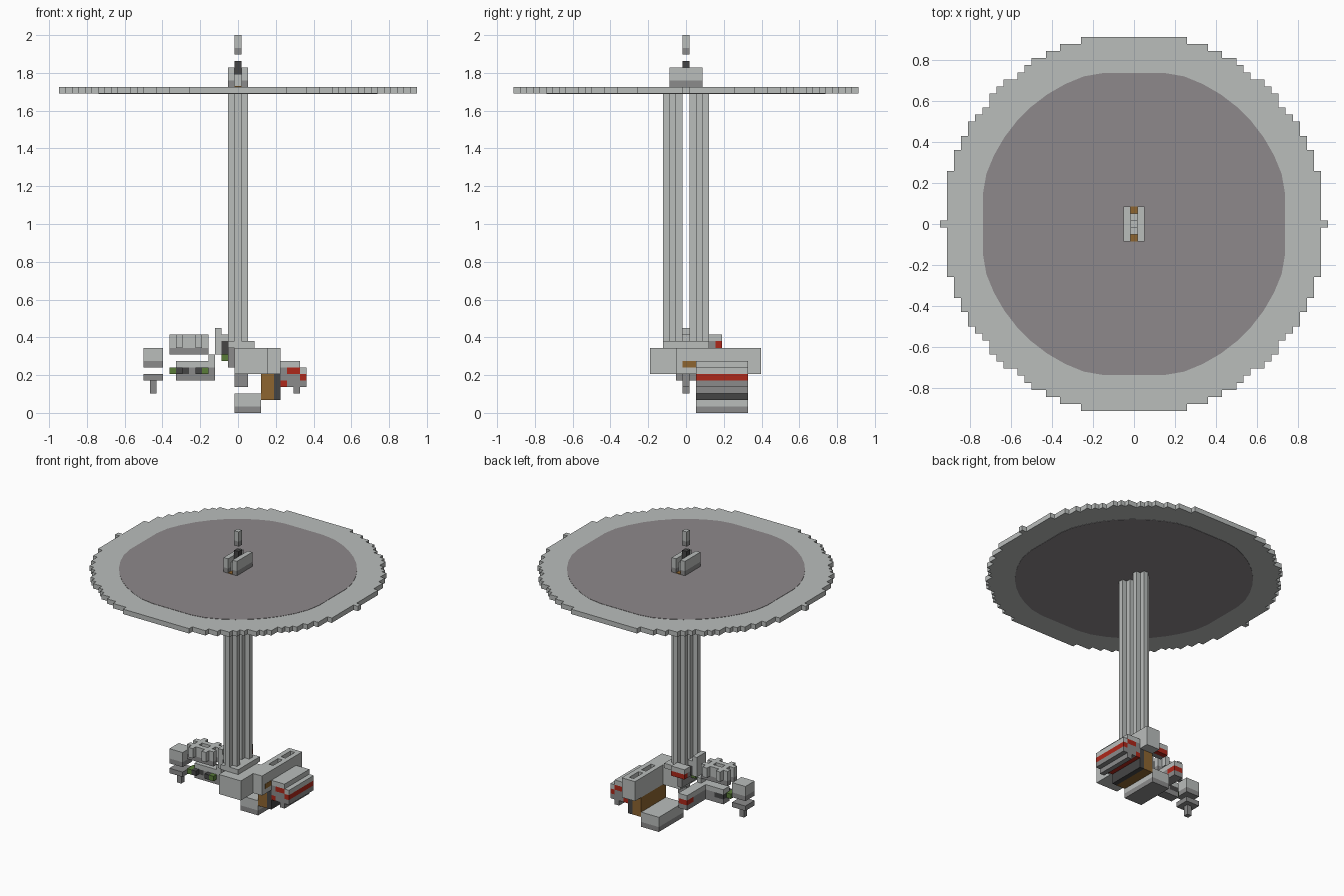
import bpy, bmesh, math

if "Cube" in bpy.data.objects:
    bpy.data.objects.remove(bpy.data.objects["Cube"])

UNIT = 2 / 58  # size of one block


def material(name, *rgb):
    mat = bpy.data.materials.new(name)
    mat.use_nodes = True
    colour = (*rgb, 1)
    mat.diffuse_color = colour
    mat.node_tree.nodes["Principled BSDF"].inputs["Base Color"].default_value = colour
    return mat


light = material("light grey", .49, .51, .5)
grey = material("mid grey", .26, .26, .26)
plate_grey = material("warm grey", .27, .25, .26)
dark = material("charcoal", .06, .06, .06)
red = material("red", .42, .02, .01)
brown = material("brown", .27, .13, .03)
green = material("green", .1, .2, .04)


def finish(name, bm, mat):
    bmesh.ops.recalc_face_normals(bm, faces=bm.faces)
    mesh = bpy.data.meshes.new(name)
    bm.to_mesh(mesh)
    bm.free()
    mesh.materials.append(mat)
    obj = bpy.data.objects.new(name, mesh)
    bpy.context.collection.objects.link(obj)


def block(name, mat, xs, ys, rows):
    """Box over inclusive block ranges; x and y are centred on block zero."""
    span = lambda r: r if isinstance(r, tuple) else (r, r)
    (a, b), (c, d), (e, f) = span(xs), span(ys), span(rows)
    bm = bmesh.new()
    bmesh.ops.create_cube(bm, size=1)
    size = (b - a + 1, d - c + 1, f - e + 1)
    centre = ((a + b) / 2, (c + d) / 2, (e + f + 1) / 2)
    for v in bm.verts:
        v.co = [(v.co[i] * size[i] + centre[i]) * UNIT for i in range(3)]
    finish(name, bm, mat)


def slab(name, mat, outline, low, high):
    bm = bmesh.new()
    face = bm.faces.new([bm.verts.new((x, y, low)) for x, y in outline])
    top = bmesh.ops.extrude_face_region(bm, geom=[face])["geom"]
    for v in top:
        if isinstance(v, bmesh.types.BMVert):
            v.co.z = high
    finish(name, bm, mat)


# Stepped round disc
side = []
for y in range(-26, 27):
    half = (int(math.sqrt(27 ** 2 - y * y)) + .5) * UNIT
    for edge in (-.5, .5):
        point = (half, (y + edge) * UNIT)
        if side and side[-1][0] == half:
            side.pop() if edge > 0 and len(side) > 1 and side[-2][0] == half else None
        side.append(point)
outline = side + [(-x, y) for x, y in reversed(side)]
low, high = 49 * UNIT, 50 * UNIT
slab("disc", light, outline, low, high)

# Darker centre on both faces of the disc
limit = 21.4 * UNIT
ring = []
for i in range(48):
    a = math.tau * (i + .5) / 48
    ring.append([max(-limit, min(limit, .762 * f(a))) for f in (math.cos, math.sin)])
slab("disc_centre_top", plate_grey, ring, high - .002, high + .002)
slab("disc_centre_bottom", plate_grey, ring, low - .002, low + .002)

# Cap and floating tip above the disc
for s in (-1, 1):
    block("cap_plate", light, s, (-2, 2), (51, 52))
    block("cap_plate_foot", grey, s, (-2, 2), 50)
    block("cap_brown_inlay", brown, 0, s * 2, (50, 49.15))
block("cap_core", light, 0, (-1, 1), (50, 51))
block("cap_lamp", dark, 0, 0, (52, 53))
block("tip", light, 0, 0, (56, 57))
block("tip_foot", grey, 0, 0, 55)

# Two cross-shaped columns
for s in (-1, 1):
    block("column_web", light, (-1, 1), s * 2, (10, 48))
    for k in (1, 3):
        block("column_rib", light, 0, s * k, (10, 48))

# Main base: front block and long slotted trough
block("front_base", light, (0, 4), (-5, 2), (6, 9))
block("column_seat", light, (-1, 2), (-3, 3), 10)
block("seat_side", grey, -1, (-2, 3), (7, 9))
block("trough_bed", light, (4, 6), (3, 11), (6, 8))
block("trough_joint", light, (5, 6), (-1, 2), (6, 9))
for x in (4, 6):
    block("trough_wall", light, x, (3, 11), 9)
for y in (3, 7, 11):
    block("trough_rung", light, 5, y, 9)
block("joint_brown_inlay", brown, (6, 6.05), (0, 1), 7)
block("base_peg", grey, (0, 1), 0, (4, 5))

# Side pod, one cross-section running front to back
LONG = (2, 9)
block("foot", light, (0, 3), LONG, (1, 2))
block("foot_sole", grey, (0, 3), LONG, 0)
block("pod_brown_wall", brown, (4, 5), LONG, (2, 5))
block("pod_dark_wall", dark, 6, LONG, (2, 5))
block("pod_roof", light, (7, 9), LONG, 7)
block("pod_inner", grey, 7, LONG, (5, 6))
block("pod_red_layer", red, (8, 9), LONG, 6)
block("pod_shoulder", light, 10, LONG, 6)
block("pod_middle", grey, (8, 9), LONG, 5)
block("pod_red_stripe", red, 10, LONG, 5)
block("pod_red_keel", red, 7, LONG, 4)
block("pod_floor", grey, (8, 10), LONG, 4)
block("pod_fin", grey, 9, LONG, 3)

# Rear block with a red face
block("rear_block_top", light, (-3, -1), (4, 5), 11)
block("rear_block_body", grey, (-3, -1), 4, 10)
block("rear_block_red", red, (-3, -1), 5, 10)

# Link between the column and the side ladder
block("link_post", light, -3, (-1, 1), (9, 12))
block("link_dark", dark, -2, (-1, 1), (9, 10))
block("link_green", green, -2, 0, 8)
block("link_arm", light, -2, (-1, 1), 11)

# Upper ladder: twin bars with rungs
for s in (-1, 1):
    block("ladder_bar", light, (-10, -5), s, (10, 11))
    block("ladder_bar_foot", grey, (-10, -5), s, 9)
for x in (-9, -6):
    block("ladder_rung", light, x, 0, (10, 11))
    for s in (-2, 2):
        block("ladder_stud", light, x, s, (10, 11))

# Lower arm bent towards the rear
block("arm_bar", light, (-9, -4), (0, 1), 7)
block("arm_core", grey, (-7, -4), (0, 1), 6)
block("arm_keel", grey, (-9, -4), (0, 1), 5)
for x in (-10, -5):
    block("arm_green", green, x, (-1, 0), 6)
for x in (-9, -6):
    block("arm_dark", dark, x, -1, 6)
block("arm_dark_end", dark, (-9, -8), (0, 1), 6)
block("arm_riser", light, -4, (0, 1), 8)
block("rear_arm", light, (-5, -4), (2, 7), 7)
block("rear_arm_red", red, (-5, -4), (6, 7), 6)
block("rear_arm_keel", grey, (-5, -4), (2, 7), 5)
block("rear_arm_core", grey, (-5, -4), (2, 5), 6)

# Detached end block with a peg below
END = (-14, -12)
block("end_block", light, END, (-1, 1), (8, 9))
block("end_block_foot", grey, END, (-1, 1), 7)
block("end_peg_head", grey, END, (-1, 1), 5)
block("end_peg", grey, -13, 0, (3, 4))
